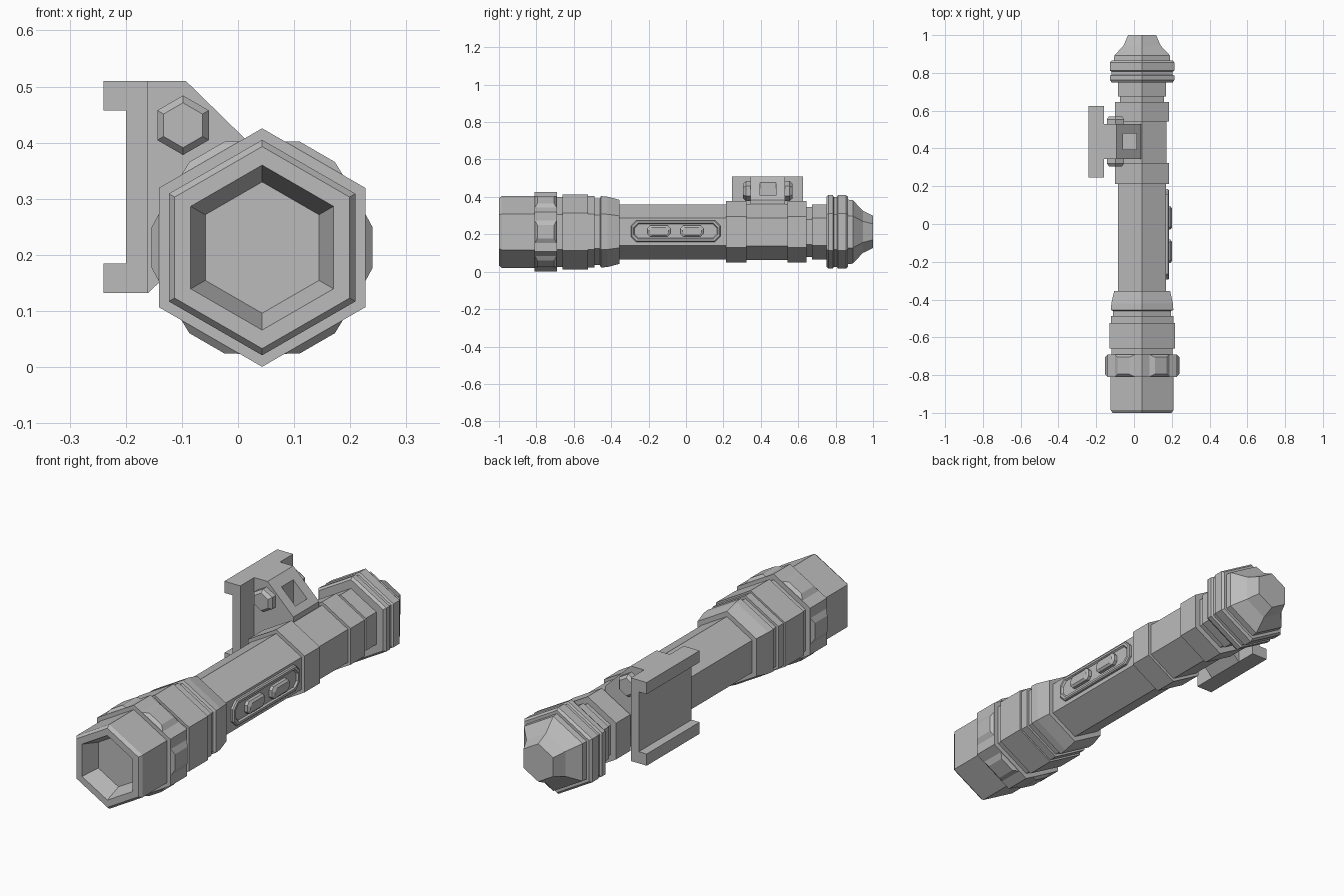
import bpy, bmesh
from math import cos, sin, pi, radians
from mathutils import Matrix, Vector

cube = bpy.data.objects.get("Cube")
if cube:
    bpy.data.objects.remove(cube, do_unlink=True)

CX, CZ = 0.043, 0.213          # axis of the torch

grey = bpy.data.materials.new("grey")
grey.use_nodes = True
grey.diffuse_color = (0.5, 0.5, 0.5, 1)
grey.node_tree.nodes["Principled BSDF"].inputs["Base Color"].default_value = (0.5, 0.5, 0.5, 1)


def finish(name, bm):
    bmesh.ops.recalc_face_normals(bm, faces=bm.faces)
    mesh = bpy.data.meshes.new(name)
    bm.to_mesh(mesh)
    bm.free()
    mesh.materials.append(grey)
    obj = bpy.data.objects.new(name, mesh)
    bpy.context.collection.objects.link(obj)
    return obj


def loft(name, loops):
    """Skin a list of equal-sized point loops and cap both ends."""
    bm = bmesh.new()
    rings = [[bm.verts.new(p) for p in loop] for loop in loops]
    n = len(rings[0])
    for a, b in zip(rings, rings[1:]):
        for i in range(n):
            j = (i + 1) % n
            bm.faces.new((a[i], a[j], b[j], b[i]))
    bm.faces.new(rings[0])
    bm.faces.new(rings[-1])
    return finish(name, bm)


def hex_lathe(name, profile, cx=CX, cz=CZ):
    """Six-sided turning along y from (y, radius) pairs."""
    return loft(name, [[(cx + r * cos(pi / 2 + k * pi / 3), y, cz + r * sin(pi / 2 + k * pi / 3))
                        for k in range(6)] for y, r in profile])


def prism(name, outline, y0, y1):
    return loft(name, [[(x, y, z) for x, z in outline] for y in (y0, y1)])


def octagon(x, yc, zc, hy, hz, c):
    """Chamfered rectangle facing +x."""
    pts = [(hy, hz - c), (hy - c, hz), (c - hy, hz), (-hy, hz - c),
           (-hy, c - hz), (c - hy, -hz), (hy - c, -hz), (hy, c - hz)]
    return [(x, yc + y, zc + z) for y, z in pts]


# Head with hollow reflector, neck grooves and collar
hex_lathe("head", [(-0.92, 0.117), (-1, 0.147), (-1, 0.18), (-0.985, 0.192), (-0.81, 0.192),
                   (-0.81, 0.2125), (-0.69, 0.2125), (-0.69, 0.187), (-0.66, 0.187),
                   (-0.66, 0.2), (-0.525, 0.2), (-0.525, 0.191), (-0.488, 0.191),
                   (-0.488, 0.178), (-0.46, 0.178), (-0.455, 0.191), (-0.42, 0.188),
                   (-0.355, 0.171), (-0.355, 0.12)])

# Raised grips around the bezel ring
for k in range(6):
    turn = Matrix.Translation((CX, 0, CZ)) @ Matrix.Rotation(k * pi / 3, 4, 'Y')
    loops = [[turn @ Vector((x, -0.75 + sy * hy, sz * hz))
              for sy, sz in ((-1, -1), (1, -1), (1, 1), (-1, 1))]
             for x, hy, hz in ((0.17, 0.058, 0.06), (0.184, 0.058, 0.06), (0.197, 0.045, 0.036))]
    loft("bezel_grip", loops)

# Barrel with mounting bands
hex_lathe("barrel", [(-0.4, 0.147), (0.213, 0.147), (0.213, 0.165), (0.323, 0.165),
                     (0.323, 0.15), (0.543, 0.15), (0.543, 0.165), (0.645, 0.165),
                     (0.645, 0.134), (0.675, 0.134), (0.675, 0.147), (0.77, 0.147)])

# Tail cap
hex_lathe("tail_cap", [(0.75, 0.14), (0.75, 0.187), (0.762, 0.197), (0.785, 0.197),
                       (0.79, 0.187), (0.807, 0.187), (0.812, 0.197), (0.855, 0.197),
                       (0.866, 0.187), (0.866, 0.172), (0.892, 0.17), (0.945, 0.113),
                       (1, 0.086)])

# Switch panel with raised rim, and two buttons
PY, PZ = -0.055, 0.217
loft("switch_panel", [octagon(x, PY, PZ, hy, hz, c) for x, hy, hz, c in
                      ((0.16, 0.24, 0.058, 0.03), (0.18, 0.24, 0.058, 0.03),
                       (0.185, 0.235, 0.053, 0.028), (0.185, 0.225, 0.043, 0.024),
                       (0.177, 0.22, 0.038, 0.022))])
for yc in (-0.145, 0.032):
    loft("button", [octagon(x, yc, PZ, hy, hz, 0.014) for x, hy, hz in
                    ((0.17, 0.062, 0.029), (0.192, 0.062, 0.029), (0.2, 0.052, 0.02))])

# Side rail: upright web with two flanges
prism("side_rail", [(-0.24, 0.51), (-0.16, 0.51), (-0.16, 0.132), (-0.24, 0.132),
                    (-0.24, 0.185), (-0.2, 0.185), (-0.2, 0.457), (-0.24, 0.457)], 0.245, 0.625)

# Clamp arm from rail to barrel, slotted through its sloping face
arm = prism("clamp_arm", [(-0.165, 0.51), (-0.093, 0.51), (0.037, 0.383), (0.037, 0.3),
                          (-0.06, 0.2), (-0.1, 0.19), (-0.16, 0.132), (-0.165, 0.132)],
            0.345, 0.53)
slot = prism("slot_cutter", [(-0.058, 0.55), (0.012, 0.55), (0.012, 0.355), (-0.058, 0.355)],
             0.395, 0.48)
slot.hide_render = True
slot.hide_set(True)
cut = arm.modifiers.new("slot", 'BOOLEAN')
cut.object = slot
cut.operation = 'DIFFERENCE'
cut.solver = 'EXACT'

# Clamp bolt heads on both sides of the arm
for s in (-1, 1):
    mid = 0.4375
    hex_lathe("bolt_head", [(mid + s * d, r) for d, r in
                            ((0.08, 0.053), (0.117, 0.053), (0.132, 0.04))], -0.098, 0.431)
